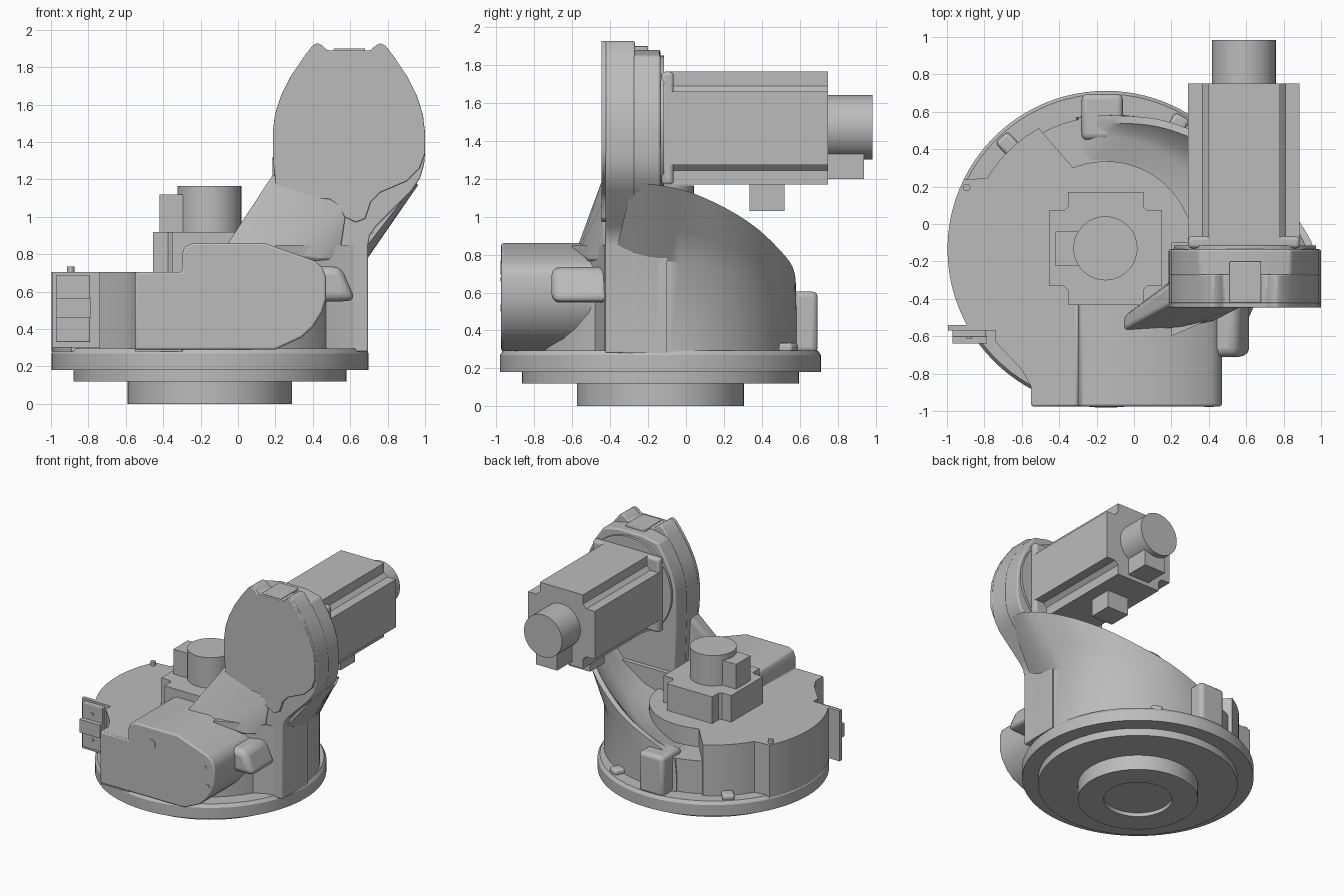
import bpy, bmesh, math
from mathutils import Vector

cube = bpy.data.objects.get("Cube")
if cube:
    bpy.data.objects.remove(cube, do_unlink=True)

grey = bpy.data.materials.new("cast_grey")
grey.use_nodes = True
COLOR = (0.5, 0.5, 0.5, 1)
grey.diffuse_color = COLOR
grey.node_tree.nodes["Principled BSDF"].inputs["Base Color"].default_value = COLOR
CX, CY = -0.15, -0.135


def finish(name, bm, bevel=0, segments=3):
    bmesh.ops.recalc_face_normals(bm, faces=bm.faces)
    me = bpy.data.meshes.new(name)
    bm.to_mesh(me)
    bm.free()
    ob = bpy.data.objects.new(name, me)
    bpy.context.collection.objects.link(ob)
    me.materials.append(grey)
    if bevel:
        m = ob.modifiers.new("round", "BEVEL")
        m.width, m.segments, m.limit_method = bevel, segments, "ANGLE"
        m.angle_limit = math.radians(35)
    bpy.ops.object.select_all(action="DESELECT")
    bpy.context.view_layer.objects.active = ob
    ob.select_set(True)
    bpy.ops.object.shade_smooth_by_angle(angle=math.radians(32))
    return ob


def prism(name, pts, axis, lo, hi, bevel=0):
    """Extrude a 2D outline along y (points are x, z) or z (points are x, y)."""
    bm = bmesh.new()
    place = (lambda a, b, t: (a, t, b)) if axis == "y" else (lambda a, b, t: (a, b, t))
    rings = [[bm.verts.new(place(a, b, t)) for a, b in pts] for t in (lo, hi)]
    n = len(pts)
    for i in range(n):
        j = (i + 1) % n
        bm.faces.new((rings[0][i], rings[0][j], rings[1][j], rings[1][i]))
    for r in rings:
        bm.faces.new(r)
    return finish(name, bm, bevel)


def box(name, x, y, z, bevel=0):
    return prism(name, [(x[0], y[0]), (x[1], y[0]), (x[1], y[1]), (x[0], y[1])],
                 "z", z[0], z[1], bevel)


def arc(cx, cy, r, a0, a1, n):
    angles = [math.radians(a0 + (a1 - a0) * i / n) for i in range(n + 1)]
    return [(cx + r * math.cos(a), cy + r * math.sin(a)) for a in angles]


def disc(name, cx, cy, r, axis, lo, hi, n=64):
    return prism(name, arc(cx, cy, r, 0, 360 - 360 / n, n - 1), axis, lo, hi)


def hull(name, pts, bevel=0):
    bm = bmesh.new()
    for p in pts:
        bm.verts.new(p)
    out = bmesh.ops.convex_hull(bm, input=bm.verts)
    bmesh.ops.delete(bm, geom=list(set(out["geom_interior"] + out["geom_unused"])), context="VERTS")
    bmesh.ops.dissolve_limit(bm, angle_limit=0.02, verts=bm.verts, edges=bm.edges)
    return finish(name, bm, bevel)


# Turned base with recessed underside
profile = [(0, 0.03), (0.25, 0.03), (0.25, 0), (0.44, 0), (0.44, 0.12), (0.73, 0.12),
           (0.73, 0.18), (0.847, 0.18), (0.847, 0.27), (0.83, 0.295), (0, 0.295)]
bm = bmesh.new()
vs = [bm.verts.new((CX + r, CY, z)) for r, z in profile]
es = [bm.edges.new(p) for p in zip(vs, vs[1:])]
bmesh.ops.spin(bm, geom=vs + es, cent=(CX, CY, 0), axis=(0, 0, 1), angle=math.tau, steps=96)
bmesh.ops.remove_doubles(bm, verts=bm.verts, dist=0.0005)
finish("turned_base", bm)

disc("drum", CX, CY, 0.71, "z", 0.28, 0.56, 96)

# Side housing: outer shell, narrow rear shoulder and round motor seat in one outline
outline = ([(-0.3, -0.965), (-0.55, -0.965), (-0.55, -0.87), (-0.6, -0.78), (-0.74, -0.63),
            (-0.74, -0.55), (-0.89, -0.55)]
           + arc(CX, CY, 0.847, 209, 154, 16)
           + arc(CX, CY, 0.74, 149, 119, 10)
           + arc(CX, CY, 0.47, 112, -80, 48))
prism("side_housing", outline, "z", 0.28, 0.705)

# Front gearbox housing
front = [(-0.55, 0.29), (-0.55, 0.705), (-0.3, 0.705), (-0.3, 0.80), (-0.285, 0.84), (-0.24, 0.86),
         (0.14, 0.86), (0.41, 0.765), (0.45, 0.73), (0.47, 0.68), (0.47, 0.56), (0.45, 0.49),
         (0.4, 0.41), (0.34, 0.355), (0.2, 0.29)]
prism("front_housing", front, "y", -0.975, -0.42, 0.012)
for x, z, r in ((-0.09, 0.73, 0.036), (0.39, 0.67, 0.012), (0.41, 0.52, 0.018)):
    disc("housing_plug", x, z, r, "y", -0.979, -0.96, 24)

# Rounded port boss beside the gearbox
port = [(0.4, 0.735), (0.55, 0.735), (0.63, 0.55), (0.4, 0.545)]
prism("port_boss", port, "y", -0.71, -0.4, 0.045)

# Arm head: symmetric dome with two horns, flowing into the column
HX = 0.593
half = [(0.407, 1.34), (0.407, 1.45), (0.395, 1.55), (0.362, 1.65), (0.312, 1.75),
        (0.245, 1.85), (0.195, 1.915), (0.17, 1.928), (0.145, 1.918), (0.115, 1.89)]
dome = [(HX + h, z) for h, z in half] + [(HX - h, z) for h, z in reversed(half)]
column = [(0.185, 1.24), (0.2, 0.8), (0.3, 0.28), (0.695, 0.28), (0.695, 0.85), (0.705, 0.9),
          (0.74, 0.95), (0.93, 1.14), (0.975, 1.21), (0.995, 1.28)]
prism("arm_front", dome + column, "y", -0.425, -0.27, 0.008)
prism("arm_back", [(x, min(z, 1.88)) for x, z in dome if z < 1.91] + column, "y", -0.28, -0.135, 0.012)
cover = [(0.19, 1.28), (0.205, 1.15), (0.23, 1.105), (0.49, 1.095), (0.53, 1.065), (0.57, 1.0),
         (0.63, 0.97), (0.68, 0.99), (0.71, 1.08), (0.76, 1.13), (0.9, 1.19), (0.97, 1.26)]
prism("arm_cover", dome + cover, "y", -0.447, -0.42, 0.005)
box("top_bracket", (0.51, 0.68), (-0.42, -0.2), (1.86, 1.9), 0.006)
disc("motor_pad", HX, 1.47, 0.38, "y", -0.14, -0.115)

# Forward flare joining the arm to the gearbox
hull("arm_flare", [(0.19, -0.43, 1.23), (0.19, -0.32, 1.23), (0.6, -0.43, 1.1), (0.07, -0.5, 1.04),
                   (-0.06, -0.57, 0.85), (-0.06, -0.5, 0.85), (0.2, -0.57, 0.8), (0.42, -0.52, 0.76),
                   (0.2, -0.3, 0.85), (0.55, -0.43, 0.76)], 0.02)
# Curved foot below the flare
prism("arm_foot", [(0.2, -0.6)] + arc(0.57, -0.31, 0.125, -90, 0, 8) + [(0.695, -0.1), (0.2, -0.1)],
      "z", 0.28, 0.85)

# Flared wall sweeping from the arm round to the back: angle, lip point
lips = [(-20, 0.95, -0.28, 1.18), (0, 0.96, -0.13, 1.165), (15, 0.88, 0.02, 1.13),
        (30, 0.76, 0.2, 1.05), (45, 0.58, 0.36, 0.95), (60, 0.36, 0.48, 0.84),
        (75, 0.13, 0.56, 0.74), (90, -0.12, 0.58, 0.64), (103, -0.3, 0.57, 0.56)]
bm = bmesh.new()
rows = []
STEPS = 4
for i in range((len(lips) - 1) * STEPS + 1):
    k, f = divmod(i, STEPS)
    f /= STEPS
    p0, p1, p2, p3 = (lips[min(max(k + d, 0), len(lips) - 1)] for d in (-1, 0, 1, 2))
    a, x, y, z = (0.5 * (2 * q1 + (q2 - q0) * f + (2 * q0 - 5 * q1 + 4 * q2 - q3) * f * f
                         + (3 * q1 - q0 - 3 * q2 + q3) * f ** 3)
                  for q0, q1, q2, q3 in zip(p0, p1, p2, p3))
    c, s = math.cos(math.radians(a)), math.sin(math.radians(a))
    rx = 0.835 if c > 0 else 0.72
    at = lambda r, h: Vector((CX + r * c, CY + r * s, h))
    base = Vector((CX + rx * c, CY + 0.722 * s, 0.28))
    lip = Vector((x, y, z))
    shoulder = base.copy()
    shoulder.z = 0.28 + (z - 0.28) * 0.55
    mid = shoulder.lerp(lip, 0.45)
    mid += (shoulder - lip) * Vector((1, 1, 0)).length * 0.02
    inward = Vector((CX - x, CY - y, 0)).normalized()
    inner = lip + inward * 0.04
    floor = 0.55 + 0.12 * max(0, c)
    trough = at(0.6, min(floor + 0.05, z))
    section = [at(0.4, 0.28), base, shoulder, mid, lip, inner,
               inner.lerp(trough, 0.55) - Vector((0, 0, 0.12 * (z - floor))),
               trough, at(0.45, min(floor, z))]
    rows.append([bm.verts.new(p) for p in section])
n = len(rows[0])
for r0, r1 in zip(rows, rows[1:]):
    for j in range(n):
        bm.faces.new((r0[j], r0[(j + 1) % n], r1[(j + 1) % n], r1[j]))
bm.faces.new(rows[0])
bm.faces.new(rows[-1])
finish("swept_wall", bm)

# Rear block and small ribs on the flange
box("rear_block", (-0.28, -0.06), (0.45, 0.695), (0.28, 0.605), 0.03)
for ang in (133, 60):
    (x, y), = arc(CX, CY, 0.76, ang, ang, 1)[:1]
    rib = box("flange_rib", (-0.06, 0.06), (-0.045, 0.045), (0.28, 0.335), 0.02)
    rib.location, rib.rotation_euler.z = (x, y, 0), math.radians(ang)


# Motor outline: a square with stepped corners
def motor_outline(cx, cy, h, notch, slant):
    corner = [(h, h - notch), (h - notch + slant, h - notch), (h - notch, h - notch + slant), (h - notch, h)]
    pts = []
    for q in range(4):
        for a, b in corner:
            for _ in range(q):
                a, b = -b, a
            pts.append((cx + a, cy + b))
    return pts


# Upright motor on the housing
prism("base_motor_body", motor_outline(-0.152, -0.13, 0.302, 0.1, 0.02), "z", 0.69, 0.92)
disc("base_motor_cap", -0.153, -0.13, 0.171, "z", 0.91, 1.165)
box("base_motor_plug", (-0.42, -0.28), (-0.225, -0.04), (0.91, 1.12))

# Horizontal motor behind the arm head
MX, MZ = 0.588, 1.467
prism("arm_motor_body", motor_outline(MX, MZ, 0.298, 0.105, 0.03), "y", -0.1, 0.75)
box("arm_motor_flange", (MX - 0.298, MX + 0.298), (-0.13, -0.065), (MZ - 0.298, MZ + 0.298), 0.02)
disc("arm_motor_cap", MX, MZ + 0.005, 0.17, "y", 0.74, 0.985)
box("arm_motor_plug", (MX - 0.095, MX + 0.095), (0.74, 0.94), (1.2, 1.36))
box("arm_motor_socket", (MX - 0.095, MX + 0.095), (0.335, 0.52), (1.03, 1.2))

# Connector panel on the side housing
box("connector_plate", (-0.995, -0.74), (-0.57, -0.54), (0.3, 0.705))
box("connector_frame", (-0.97, -0.79), (-0.605, -0.56), (0.33, 0.69), 0.006)
box("connector_socket", (-0.97, -0.785), (-0.64, -0.6), (0.46, 0.565))
for z in (0.41, 0.615):
    disc("connector_screw", -0.88, z, 0.015, "y", -0.612, -0.6, 20)
disc("housing_screw", -0.895, 0.195, 0.02, "z", 0.7, 0.735, 24)
